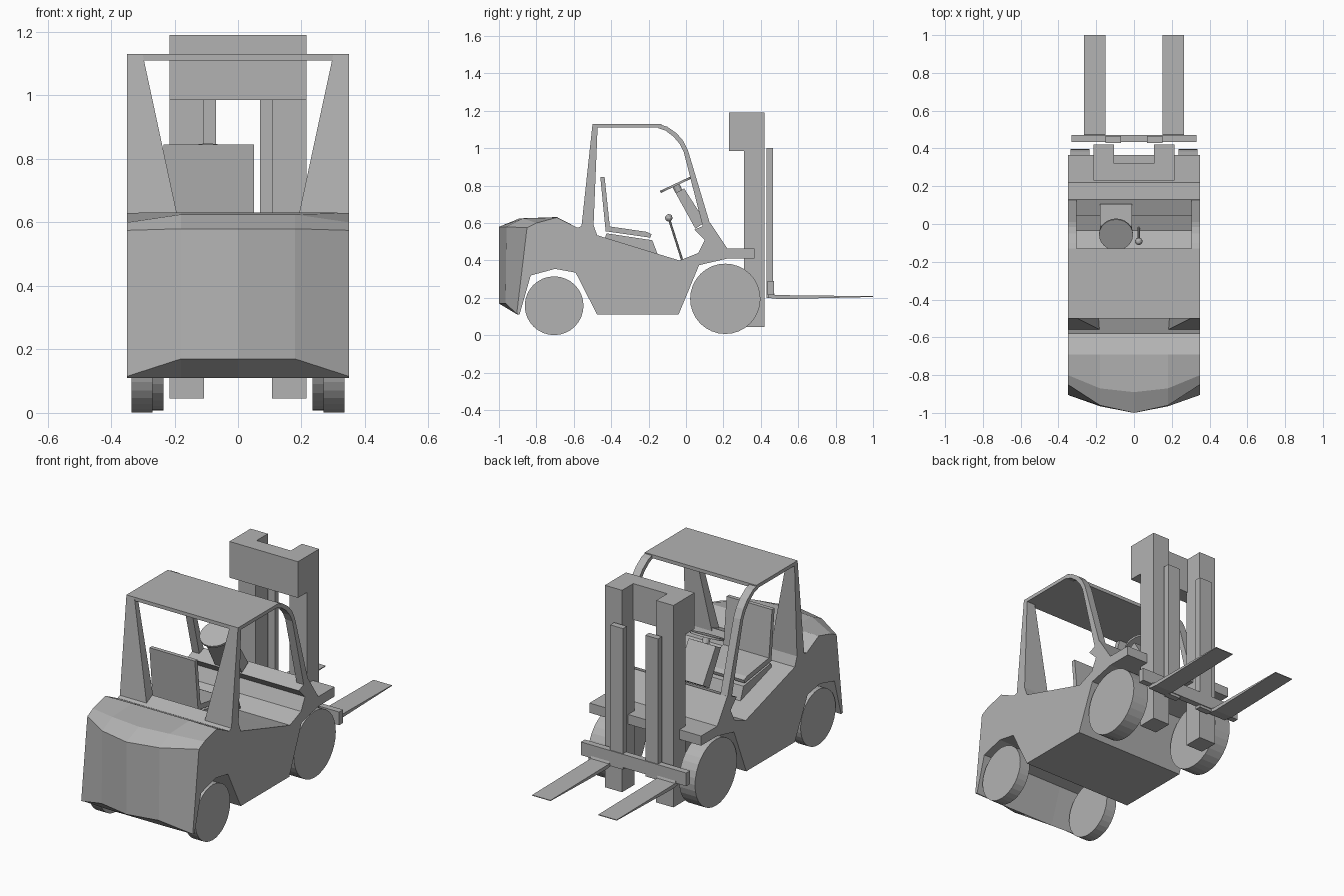
import bpy, bmesh, math
from mathutils import Vector, Matrix

grey = bpy.data.materials.new("plain grey")
grey.diffuse_color = (0.45, 0.45, 0.45, 1)


def finish(name, bm):
    bmesh.ops.recalc_face_normals(bm, faces=bm.faces)
    me = bpy.data.meshes.new(name)
    bm.to_mesh(me)
    bm.free()
    me.materials.append(grey)
    ob = bpy.data.objects.new(name, me)
    bpy.context.collection.objects.link(ob)
    return ob


def loft(name, rings):
    """Closed rings of 3D points, joined in order and capped."""
    bm = bmesh.new()
    vs = [[bm.verts.new(p) for p in r] for r in rings]
    for a, b in zip(vs, vs[1:]):
        for i in range(len(a)):
            j = (i + 1) % len(a)
            bm.faces.new((a[i], a[j], b[j], b[i]))
    bm.faces.new(vs[0])
    bm.faces.new(vs[-1][::-1])
    return finish(name, bm)


def prism(name, pts, x0, x1):
    """Side profile (y, z) extruded along x."""
    return loft(name, [[(x, y, z) for y, z in pts] for x in (x0, x1)])


def box(name, x0, x1, y0, y1, z0, z1):
    return prism(name, [(y0, z0), (y1, z0), (y1, z1), (y0, z1)], x0, x1)


def cylinder(name, a, b, r, sides):
    a, b = Vector(a), Vector(b)
    bm = bmesh.new()
    rot = Vector((0, 0, 1)).rotation_difference(b - a).to_matrix().to_4x4()
    bmesh.ops.create_cone(bm, cap_ends=True, segments=sides, radius1=r, radius2=r,
                          depth=(b - a).length,
                          matrix=Matrix.Translation((a + b) / 2) @ rot)
    return finish(name, bm)


# Body with bowed counterweight: fixed profile plus a tail that varies across x
profile = [(-0.58, 0.575), (-0.5, 0.605), (-0.475, 0.535), (-0.15, 0.435),
           (-0.035, 0.40), (0.065, 0.44), (0.10, 0.51), (0.045, 0.565),
           (0.13, 0.60), (0.22, 0.465), (0.365, 0.465), (0.365, 0.41),
           (0.22, 0.41), (0.07, 0.375), (-0.04, 0.11), (-0.475, 0.11),
           (-0.59, 0.335), (-0.70, 0.355), (-0.83, 0.32)]
tails = {
    0.0: [(-0.90, 0.11), (-1.0, 0.17), (-1.0, 0.58), (-0.89, 0.625), (-0.69, 0.632)],
    0.18: [(-0.90, 0.11), (-0.965, 0.17), (-0.96, 0.58), (-0.87, 0.625), (-0.69, 0.632)],
    0.35: [(-0.89, 0.11), (-0.905, 0.115), (-0.85, 0.575), (-0.80, 0.60), (-0.69, 0.63)],
}
loft("body", [[(x, y, z) for y, z in profile + tails[abs(x)]]
              for x in (-0.35, -0.18, 0.0, 0.18, 0.35)])

# Overhead guard roof
box("guard_roof", -0.35, 0.35, -0.50, -0.13, 1.11, 1.13)

# Parts repeated on both sides
arm = [(-0.15, 1.13), (-0.10, 1.115), (-0.05, 1.08), (-0.015, 1.04), (0.01, 0.99),
       (0.13, 0.59), (0.09, 0.58), (-0.012, 0.98), (-0.035, 1.025),
       (-0.068, 1.063), (-0.11, 1.095), (-0.15, 1.108)]
for s, side in ((-1, "left"), (1, "right")):
    prism("guard_front_arm_" + side, arm, s * 0.305, s * 0.35)
    loft("guard_rear_post_" + side, [
        [(s * 0.18, -0.56, 0.57), (s * 0.35, -0.56, 0.57),
         (s * 0.35, -0.495, 0.57), (s * 0.18, -0.495, 0.57)],
        [(s * 0.30, -0.50, 1.128), (s * 0.35, -0.50, 1.128),
         (s * 0.35, -0.472, 1.128), (s * 0.30, -0.472, 1.128)]])
    cylinder("drive_wheel_" + side, (s * 0.235, 0.21, 0.195), (s * 0.335, 0.21, 0.195), 0.188, 32)
    cylinder("steer_wheel_" + side, (s * 0.27, -0.705, 0.158), (s * 0.335, -0.705, 0.158), 0.157, 32)
    box("mast_pillar_" + side, s * 0.107, s * 0.215, 0.31, 0.42, 0.045, 1.19)
    box("lift_rail_" + side, s * 0.07, s * 0.15, 0.43, 0.465, 0.2, 1.0)
    prism("fork_" + side, [(0.44, 0.20), (0.50, 0.193), (1.0, 0.205), (1.0, 0.209),
                           (0.475, 0.215), (0.465, 0.24), (0.44, 0.24)],
          s * 0.15, s * 0.265)

# Mast head and fork carriage
box("mast_head", -0.215, 0.215, 0.23, 0.32, 0.985, 1.19)
box("fork_carriage", -0.33, 0.33, 0.435, 0.47, 0.215, 0.29)

# Seat
prism("seat_back", [(-0.458, 0.845), (-0.435, 0.845), (-0.405, 0.56), (-0.43, 0.56)], -0.235, 0.05)
prism("seat_cushion", [(-0.43, 0.585), (-0.21, 0.553), (-0.185, 0.54), (-0.19, 0.522),
                       (-0.43, 0.556)], -0.235, 0.05)
prism("seat_base", [(-0.425, 0.545), (-0.18, 0.508), (-0.15, 0.43), (-0.44, 0.50)], -0.235, 0.05)

# Steering column and wheel
prism("steering_column", [(-0.055, 0.76), (-0.01, 0.785), (0.105, 0.605), (0.05, 0.57)], -0.18, -0.01)
axis = Vector((0, -0.425, 0.905))
hub = Vector((-0.095, -0.055, 0.805))
cylinder("steering_wheel", hub - axis * 0.006, hub + axis * 0.006, 0.09, 24)
cylinder("steering_shaft", hub - axis * 0.04, hub, 0.02, 12)

# Control lever
cylinder("lever_rod", (0.025, -0.02, 0.40), (0.025, -0.09, 0.62), 0.006, 8)
bm = bmesh.new()
bmesh.ops.create_uvsphere(bm, u_segments=10, v_segments=6, radius=0.02,
                          matrix=Matrix.Translation((0.025, -0.092, 0.628)))
finish("lever_knob", bm)
